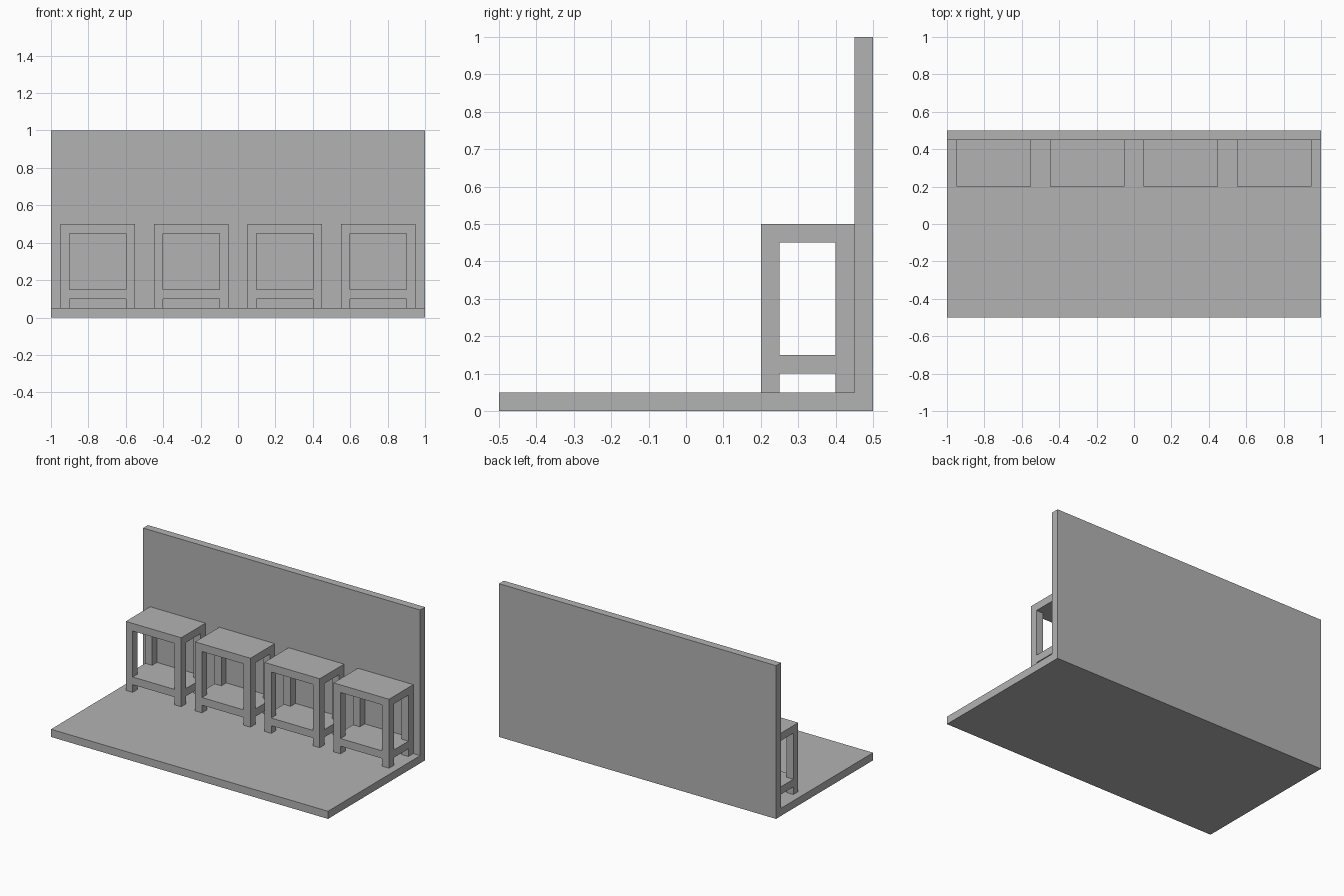
import bpy
import bmesh

cube = bpy.data.objects.get("Cube")
if cube:
    bpy.data.objects.remove(cube, do_unlink=True)

# One plain grey for everything
grey = bpy.data.materials.new("plain grey")
grey.use_nodes = True
colour = (0.45, 0.45, 0.45, 1)
grey.diffuse_color = colour
grey.node_tree.nodes["Principled BSDF"].inputs["Base Color"].default_value = colour

T = 0.05  # thickness of every board and leg


def finish(name, bm):
    bmesh.ops.remove_doubles(bm, verts=bm.verts, dist=0.0001)
    bmesh.ops.recalc_face_normals(bm, faces=bm.faces)
    mesh = bpy.data.meshes.new(name)
    bm.to_mesh(mesh)
    bm.free()
    mesh.materials.append(grey)
    obj = bpy.data.objects.new(name, mesh)
    bpy.context.collection.objects.link(obj)
    return obj


# Floor and back wall: one L-shaped profile extruded along x
bm = bmesh.new()
profile = [(-0.5, 0), (0.5, 0), (0.5, 1), (0.5 - T, 1), (0.5 - T, T), (-0.5, T)]
face = bm.faces.new([bm.verts.new((-1, y, z)) for y, z in profile])
result = bmesh.ops.extrude_face_region(bm, geom=[face], use_keep_orig=True)
moved = [v for v in result["geom"] if isinstance(v, bmesh.types.BMVert)]
bmesh.ops.translate(bm, verts=moved, vec=(2, 0, 0))
finish("floor_and_wall", bm)

# Stool divisions: legs at the ends of x and y; feet, shelf, legs, seat in z
cuts = ([-0.2, -0.2 + T, 0.2 - T, 0.2],
        [0.2, 0.2 + T, 0.45 - T, 0.45],
        [T, 2 * T, 3 * T, 0.5 - T, 0.5])
sizes = [len(c) - 1 for c in cuts]


def solid(cell):
    """Shelf and seat layers are full; the other layers have only corner legs."""
    if any(not 0 <= i < n for i, n in zip(cell, sizes)):
        return False
    return cell[2] in (1, 3) or (cell[0] != 1 and cell[1] != 1)


def make_stool_mesh():
    """Lay a face wherever solid meets empty, giving one closed flush shell."""
    bm = bmesh.new()
    cells = [(i, j, k) for i in range(sizes[0])
             for j in range(sizes[1]) for k in range(sizes[2])]
    for cell in filter(solid, cells):
        for axis in range(3):
            for side in (0, 1):
                neighbour = list(cell)
                neighbour[axis] += 2 * side - 1
                if solid(neighbour):
                    continue
                u, v = [a for a in range(3) if a != axis]
                corners = []
                for du, dv in ((0, 0), (1, 0), (1, 1), (0, 1)):
                    index = list(cell)
                    index[axis] += side
                    index[u] += du
                    index[v] += dv
                    corners.append(bm.verts.new([cuts[a][index[a]] for a in range(3)]))
                bm.faces.new(corners)
    return bm


# Row of four stools against the wall
for n in range(4):
    stool = finish(f"stool_{n + 1}", make_stool_mesh())
    stool.location.x = -0.75 + 0.5 * n
